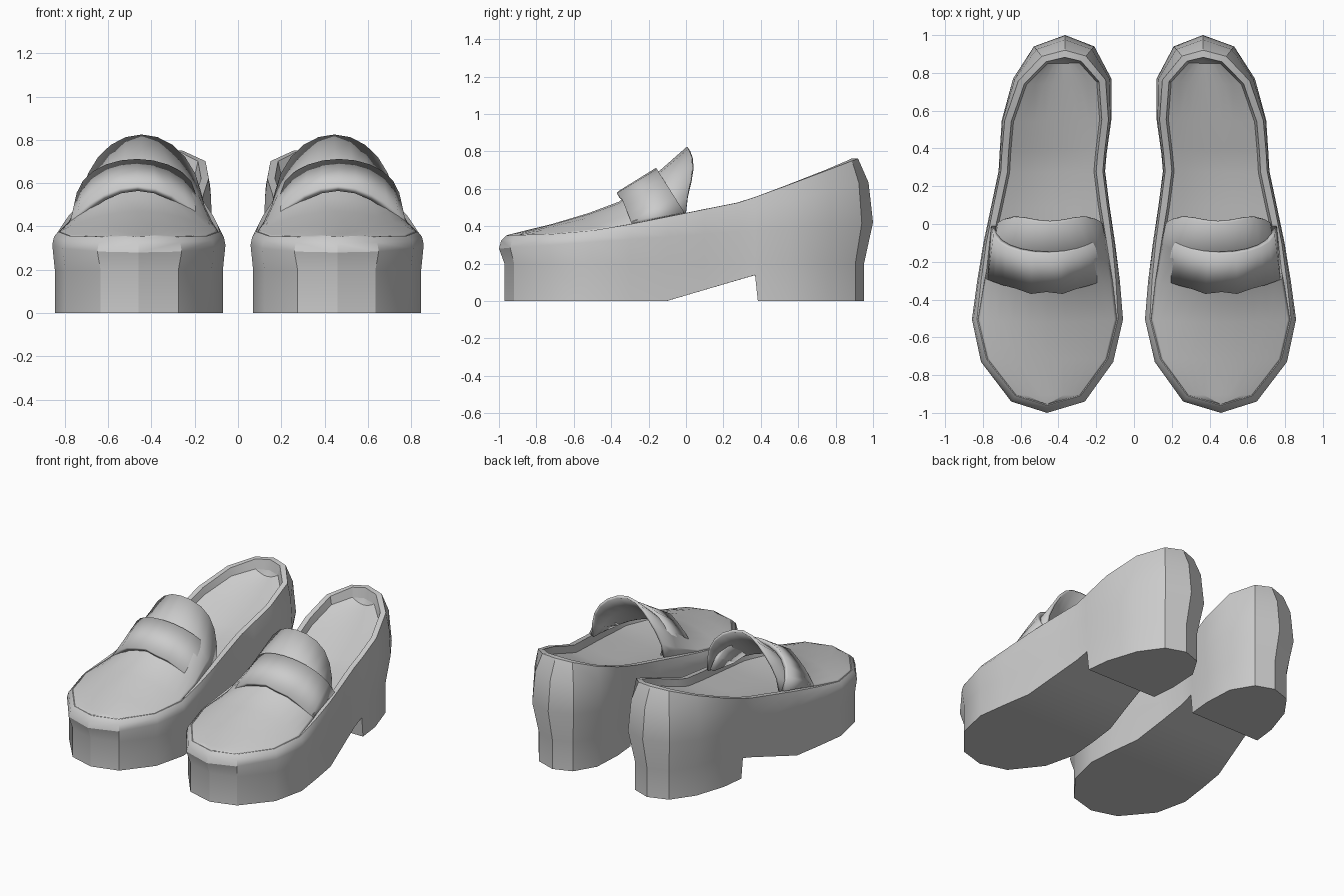
import bpy, bmesh, math
from mathutils import Vector

if "Cube" in bpy.data.objects:
    bpy.data.objects.remove(bpy.data.objects["Cube"])

grey = bpy.data.materials.new("grey leather")
grey.diffuse_color = (0.6, 0.6, 0.6, 1)
grey.use_nodes = True
grey.node_tree.nodes["Principled BSDF"].inputs["Base Color"].default_value = grey.diffuse_color


def lerp_table(table, v):
    """Piecewise linear lookup in a list of (key, value)."""
    if v <= table[0][0]:
        return table[0][1]
    for (a, p), (b, q) in zip(table, table[1:]):
        if v <= b:
            return p + (q - p) * (v - a) / (b - a)
    return table[-1][1]


def finish(name, verts, faces, thickness=0.0):
    """Make one part, thicken it, and mirror it to the other foot."""
    bm = bmesh.new()
    vs = [bm.verts.new(v) for v in verts]
    for f in faces:
        bm.faces.new([vs[i] for i in f])
    bmesh.ops.remove_doubles(bm, verts=bm.verts[:], dist=0.0005)
    bmesh.ops.recalc_face_normals(bm, faces=bm.faces[:])
    mesh = bpy.data.meshes.new(name)
    bm.to_mesh(mesh)
    bm.free()
    mesh.materials.append(grey)
    ob = bpy.data.objects.new(name, mesh)
    bpy.context.collection.objects.link(ob)
    bpy.context.view_layer.objects.active = ob
    ob.select_set(True)
    bpy.ops.object.shade_smooth_by_angle(angle=math.radians(32))
    ob.select_set(False)
    if thickness:
        m = ob.modifiers.new("thickness", 'SOLIDIFY')
        m.thickness = thickness
        m.offset = -1
    m = ob.modifiers.new("other foot", 'MIRROR')
    m.use_clip = False
    m.use_mirror_merge = False
    return ob


def grid_faces(rows, cols):
    return [(r * cols + c, r * cols + c + 1, (r + 1) * cols + c + 1, (r + 1) * cols + c)
            for r in range(rows - 1) for c in range(cols - 1)]


# Outline of the shoe at its widest: y, inner x, outer x
STATIONS = [(-0.94, 0.26, 0.65), (-0.73, 0.11, 0.81), (-0.505, 0.058, 0.858), (-0.3, 0.075, 0.83),
            (-0.1, 0.10, 0.797), (0.1, 0.13, 0.755), (0.28, 0.153, 0.717), (0.37, 0.145, 0.712),
            (0.385, 0.143, 0.711), (0.55, 0.12, 0.70), (0.77, 0.12, 0.64), (0.94, 0.21, 0.53)]
loop = ([Vector((0.46, -1.0))] + [Vector((l, y)) for y, l, r in STATIONS] + [Vector((0.365, 1.0))]
        + [Vector((r, y)) for y, l, r in reversed(STATIONS)])
N = len(loop)
HALF = N // 2

# Heights and insets along the length
RIM_Z = [(-1, 0.35), (-0.6, 0.36), (-0.3, 0.41), (0, 0.47), (0.3, 0.53), (0.6, 0.64), (0.93, 0.765)]
SOLE_Z = [(-0.1, 0), (0.375, 0.14), (0.38, 0), (1, 0)]
FOOT_IN = [(-1, 0.028), (-0.7, 0.012), (0.3, 0.01), (0.6, 0.025), (1, 0.045)]
RIM_IN = [(-1, 0.038), (-0.5, 0.026), (0, 0.012), (0.5, 0.012), (0.77, 0.03), (1, 0.075)]
RIM_WIDTH = [(-1, 0.004), (-0.5, 0.006), (0, 0.035), (1, 0.035)]


def inset(table):
    out = []
    for i, p in enumerate(loop):
        t1 = (p - loop[i - 1]).normalized()
        t2 = (loop[(i + 1) % N] - p).normalized()
        n1, n2 = Vector((t1.y, -t1.x)), Vector((t2.y, -t2.x))
        n = (n1 + n2).normalized()
        if n.dot(Vector((0.43, 0.0)) - p) < 0:
            n = -n
        out.append(p + n * lerp_table(table, p.y) / max(0.7, n1.dot((n1 + n2).normalized())))
    return out


def add_tables(a, b, extra=0.0):
    keys = sorted({k for k, _ in a + b})
    return [(k, lerp_table(a, k) + lerp_table(b, k) + extra) for k in keys]


foot = inset(FOOT_IN)
rim = inset(RIM_IN)
inner_table = add_tables(RIM_IN, RIM_WIDTH)
inner = inset(inner_table)
floor_edge = inset([(k, v + 0.012) for k, v in inner_table])
upper = inset([(k, v * 0.3) for k, v in RIM_IN])


def rim_z(y):
    return lerp_table(RIM_Z, y)


def mid_z(y):
    return 0.28 + 0.14 * (y + 1) / 2


# Sole, heel block and side wall in one loft
levels = [[(p.x, p.y, lerp_table(SOLE_Z, q.y)) for p, q in zip(foot, loop)],
          [(p.x, p.y, 0.2) for p in foot],
          [(p.x, p.y, mid_z(p.y)) for p in loop],
          [(p.x, p.y, mid_z(p.y) + 0.62 * (rim_z(p.y) - mid_z(p.y))) for p in upper],
          [(p.x, p.y, rim_z(p.y)) for p in rim],
          [(p.x, p.y, rim_z(q.y)) for p, q in zip(inner, rim)],
          [(p.x, p.y, rim_z(p.y) - 0.05) for p in floor_edge]]
verts = [v for lv in levels for v in lv]
faces = [(k * N + i, k * N + (i + 1) % N, (k + 1) * N + (i + 1) % N, (k + 1) * N + i)
         for k in range(len(levels) - 1) for i in range(N)]
for i in range(HALF):
    f = [i, i + 1, N - i - 1, (N - i) % N]
    faces.append(list(dict.fromkeys(f)))
finish("sole_and_side_wall", verts, faces)

# Dished insole spanning the inside of the wall
verts, COLS = [], 9
for i in range(2, HALF + 1):
    a, b = floor_edge[i], floor_edge[N - i]
    z = rim_z(a.y) - 0.05
    for c in range(COLS):
        s = c / (COLS - 1)
        p = a.lerp(b, s)
        verts.append((p.x, p.y, z - 0.03 * (1 - (2 * s - 1) ** 2) * (i < HALF)))
cells = grid_faces(HALF - 1, COLS)
finish("insole", verts, cells)


def arch(y_side, y_mid, x0, x1, z0, z1, power, wave=0.0, cols=13):
    """One arched row across the foot."""
    row = []
    for c in range(cols):
        a = math.pi * (c / (cols - 1) - 0.5)
        t = math.sin(a)
        f = max(0.0, 1 - t * t) ** power
        row.append(((x0 + x1) / 2 + t * (x1 - x0) / 2,
                    y_side + (y_mid - y_side) * f + wave * math.sin(2 * a) ** 2,
                    z0 + (z1 - z0) * f))
    return row


# Vamp rising from the toe to the tongue
LEFT_X = [(p.y, p.x) for p in inner[:HALF + 1]]
RIGHT_X = [(inner[(N - i) % N].y, inner[(N - i) % N].x) for i in range(HALF + 1)]
VAMP = [(inner[0].y, inner[0].y, 0.352, 1, 0), (inner[1].y, inner[1].y, 0.365, 1, 0),
        (inner[2].y, inner[2].y, 0.412, 1, 0), (-0.505, -0.52, 0.47, 1, 0),
        (-0.3, -0.36, 0.53, 1, 0), (-0.1, -0.16, 0.68, 0.6, 0), (0.0, 0.005, 0.825, 0.5, 0.03)]
verts = []
for ys, ym, zm, power, wave in VAMP:
    verts += arch(ys, ym, lerp_table(LEFT_X, ys), lerp_table(RIGHT_X, ys), rim_z(ys), zm, power, wave)
finish("vamp_and_tongue", verts, grid_faces(len(VAMP), 13), 0.018)

# Strap over the vamp, with a shallow notch at the front middle
front = arch(-0.29, -0.36, 0.14, 0.785, 0.415, 0.588, 1.0)
front = [(x, y - (0.015 if c in (5, 7) else 0), z) for c, (x, y, z) in enumerate(front)]
back = arch(-0.01, -0.16, 0.18, 0.755, 0.475, 0.712, 0.4)
finish("strap", front + back, grid_faces(2, 13), 0.028)
